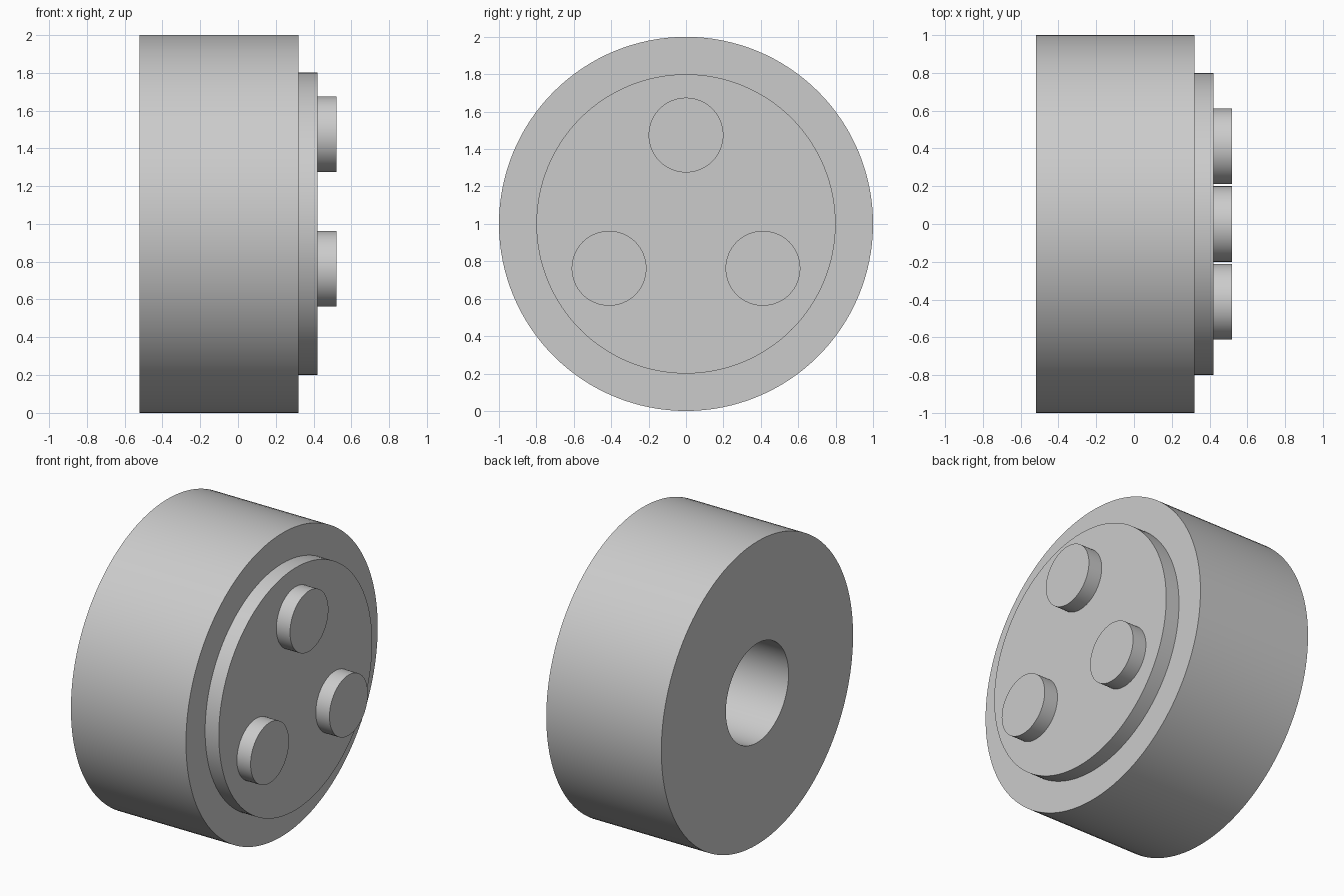
import bpy, bmesh, math
from mathutils import Vector

cube = bpy.data.objects.get("Cube")
if cube:
    bpy.data.objects.remove(cube, do_unlink=True)

GREY = (0.6, 0.6, 0.6, 1.0)
grey = bpy.data.materials.new("plain grey")
grey.use_nodes = True
grey.diffuse_color = GREY
grey.node_tree.nodes["Principled BSDF"].inputs["Base Color"].default_value = GREY


def lathe(name, profile, y=0.0, z=1.0, steps=128):
    """Revolve (x, radius) points about an axis along x through (y, z)."""
    bm = bmesh.new()
    verts = [bm.verts.new((x, 0, r)) for x, r in profile]
    edges = [bm.edges.new(pair) for pair in zip(verts, verts[1:])]
    bmesh.ops.spin(bm, geom=verts + edges, cent=(0, 0, 0), axis=(1, 0, 0),
                   angle=math.tau, steps=steps, use_duplicate=False)
    bmesh.ops.remove_doubles(bm, verts=bm.verts, dist=1e-4)
    bmesh.ops.recalc_face_normals(bm, faces=bm.faces)
    mesh = bpy.data.meshes.new(name)
    bm.to_mesh(mesh)
    bm.free()
    mesh.materials.append(grey)
    obj = bpy.data.objects.new(name, mesh)
    obj.location = Vector((0, y, z))
    bpy.context.collection.objects.link(obj)
    bpy.ops.object.select_all(action='DESELECT')
    obj.select_set(True)
    bpy.context.view_layer.objects.active = obj
    bpy.ops.object.shade_smooth_by_angle(angle=math.radians(30))
    return obj


BACK, SHOULDER, PLATE, TIP = -0.52, 0.32, 0.42, 0.52
BORE = 0.327

# Drum with a blind bore from the back and a raised round plate on the other end
lathe("drum_with_plate", [
    (SHOULDER, 0), (SHOULDER, BORE), (BACK, BORE), (BACK, 1.0),
    (SHOULDER, 1.0), (SHOULDER, 0.8), (PLATE, 0.8), (PLATE, 0)])

# Three round studs evenly spaced on the plate
for i, label in enumerate(("top", "left", "right")):
    a = math.tau * i / 3
    lathe(f"stud_{label}", [(PLATE - 0.02, 0), (PLATE - 0.02, 0.2), (TIP, 0.2), (TIP, 0)],
          y=0.475 * math.sin(a), z=1 + 0.475 * math.cos(a), steps=64)
